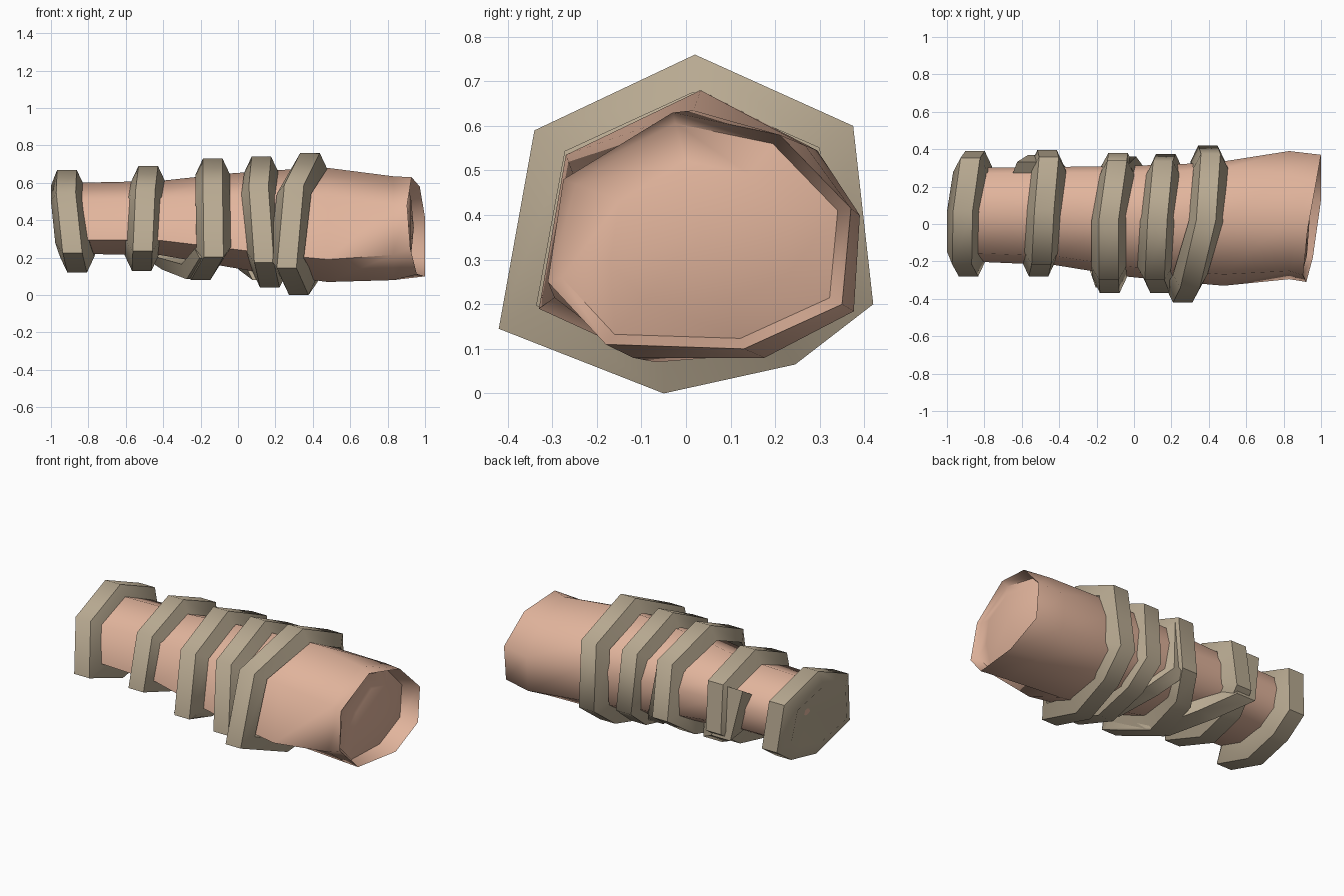
import bpy, bmesh

if "Cube" in bpy.data.objects:
    bpy.data.objects.remove(bpy.data.objects["Cube"])

def material(name, col):
    m = bpy.data.materials.new(name)
    m.diffuse_color = (*col, 1)
    m.use_nodes = True
    m.node_tree.nodes["Principled BSDF"].inputs["Base Color"].default_value = m.diffuse_color
    return m

SKIN = material("warm_skin", (0.76, 0.46, 0.335))
WRAP = material("old_linen", (0.48, 0.40, 0.285))

# Cross-sections as (y, z): wrap outline, limb outline and open end outline
WRAP_POLY = [(.02, .76), (.375, .6), (.42, .2), (.245, .065), (-.05, 0), (-.42, .145), (-.34, .59)]
LIMB_POLY = [(.03, .68), (.29, .545), (.33, .41), (.33, .2), (.18, .09), (-.07, .07), (-.33, .19), (-.27, .535)]
END_POLY = [(-.03, .63), (.21, .58), (.37, .415), (.35, .2), (.13, .1), (-.18, .11), (-.31, .25), (-.275, .48)]

def fit(poly, y0, y1, z0, z1):
    """Scale an outline to fill the given box."""
    ys, zs = [p[0] for p in poly], [p[1] for p in poly]
    return [(y0 + (y - min(ys)) / (max(ys) - min(ys)) * (y1 - y0),
             z0 + (z - min(zs)) / (max(zs) - min(zs)) * (z1 - z0)) for y, z in poly]

def finish(name, bm, mat, angle):
    bmesh.ops.recalc_face_normals(bm, faces=bm.faces)
    me = bpy.data.meshes.new(name)
    bm.to_mesh(me)
    bm.free()
    me.materials.append(mat)
    ob = bpy.data.objects.new(name, me)
    bpy.context.collection.objects.link(ob)
    bpy.ops.object.select_all(action='DESELECT')
    ob.select_set(True)
    bpy.context.view_layer.objects.active = ob
    bpy.ops.object.shade_smooth_by_angle(angle=angle)
    return ob

def bridge(bm, a, b, closed=True):
    n = len(a)
    for i in range(n if closed else n - 1):
        j = (i + 1) % n
        bm.faces.new((a[i], a[j], b[j], b[i]))

def fan(bm, loop, centre):
    c = bm.verts.new(centre)
    for i in range(len(loop)):
        bm.faces.new((loop[i], loop[(i + 1) % len(loop)], c))

def band(name, xs, box, ids=range(7), half=.052, base=.092, depth=.085, cap=False):
    """Wedge-sided wrap strip; xs gives the centre x at each outline corner."""
    y0, y1, z0, z1 = box
    outer = fit(WRAP_POLY, *box)
    inner = fit(WRAP_POLY, y0 + depth, y1 - depth, z0 + depth, z1 - depth)
    closed = len(ids) == 7
    bm = bmesh.new()
    loops = []
    for pts, off in ((inner, -base), (outer, -half), (outer, half), (inner, base)):
        loops.append([bm.verts.new((max(-1, x + off), *pts[i])) for i, x in zip(ids, xs)])
    for k in range(4):
        if not (cap and k == 3):
            bridge(bm, loops[k], loops[(k + 1) % 4], closed)
    if not closed:
        for e in (0, -1):
            bm.faces.new([l[e] for l in loops])
    if cap:
        # hollow end and hidden back of the last wrap
        fan(bm, loops[0], (-.87, (y0 + y1) / 2, (z0 + z1) / 2))
        bm.faces.new(loops[3])
    return finish(name, bm, WRAP, 1.05)

# Limb: lofted skin tube with a slanted rim around a shallow dome
bm = bmesh.new()
sections = [(-.88, -.2, .3, .22, .6), (-.42, -.22, .305, .215, .61), (-.05, -.28, .31, .15, .65),
            (.25, -.31, .32, .1, .67), (.48, -.33, .335, .07, .68)]
loops = [[bm.verts.new((s[0], y, z)) for y, z in fit(LIMB_POLY, *s[1:])] for s in sections]
mid = fit([((a[0] + 2 * b[0]) / 3, (a[1] + 2 * b[1]) / 3) for a, b in zip(LIMB_POLY, END_POLY)],
          -.295, .39, .08, .635)
loops.append([bm.verts.new((.83, y, z)) for y, z in mid])
lip = lambda y, z: min(1, .96 + .16 * y - .1 * (z - .36))
loops.append([bm.verts.new((lip(y, z), y, z)) for y, z in END_POLY])
for scale, x in ((.91, .895), (.6, .925)):
    loops.append([bm.verts.new((x, .04 + (y - .04) * scale, .36 + (z - .36) * scale)) for y, z in END_POLY])
for a, b in zip(loops, loops[1:]):
    bridge(bm, a, b)
fan(bm, loops[-1], (.94, .04, .36))
bm.faces.new(loops[0])
finish("limb", bm, SKIN, 1.1)

# Tilted wraps: name, centre x at the seven corners, box
rings = [("end_wrap", [-.915, -.875, -.85, -.85, -.86, -.885, -.92], (-.28, .39, .12, .67)),
         ("lower_wrap", [-.48, -.455, -.465, -.5, -.515, -.51, -.495], (-.28, .395, .13, .69)),
         ("middle_wrap", [-.135, -.09, -.085, -.17, -.2, -.13, -.135], (-.37, .38, .08, .73)),
         ("upper_wrap", [.125, .155, .17, .175, .17, .14, .11], (-.37, .375, .04, .74)),
         ("top_wrap", [.385, .41, .395, .37, .325, .26, .3], (-.42, .42, 0, .76))]
for name, xs, box in rings:
    band(name, xs, box, cap=name == "end_wrap")

# Diagonal strips crossing underneath between wraps
band("long_cross_strip", [-.56, -.5, -.34, -.21, -.14], (-.34, .37, .085, .68),
     ids=[1, 2, 3, 4, 5], half=.065, depth=.08)
band("short_cross_strip", [-.08, -.04, .06, .13], (-.35, .36, .08, .7), ids=[1, 2, 3, 4], depth=.08)
